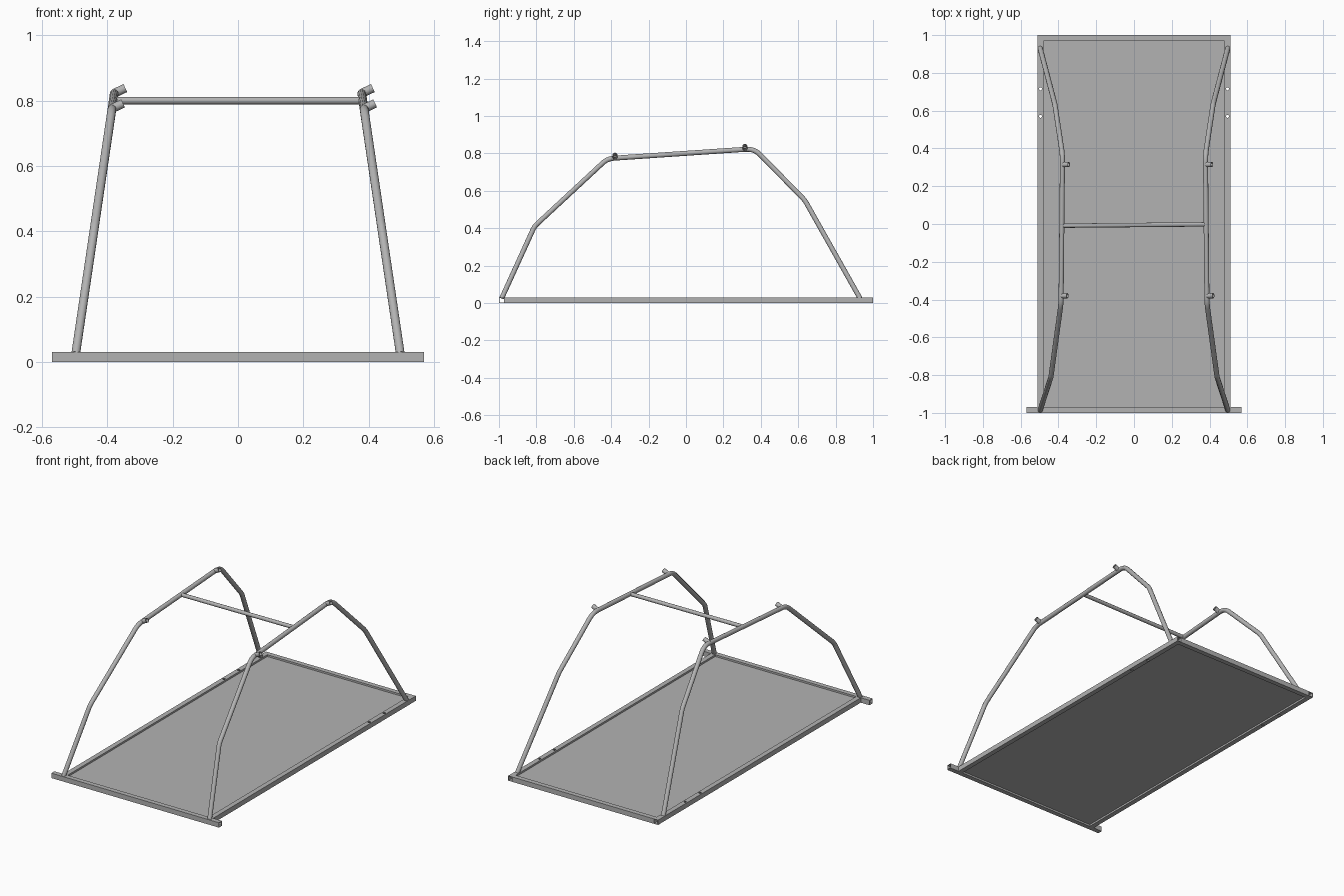
import bpy, bmesh, math
from mathutils import Vector

cube = bpy.data.objects.get("Cube")
if cube:
    bpy.data.objects.remove(cube, do_unlink=True)

steel = bpy.data.materials.new("grey_steel")
steel.use_nodes = True
GREY = (0.45, 0.45, 0.45, 1)
steel.diffuse_color = GREY
steel.node_tree.nodes["Principled BSDF"].inputs["Base Color"].default_value = GREY

BAR = 0.03       # square bar width
PIPE = 0.0135    # hoop pipe radius
HALF_W = 0.51    # half width of the base


def add_object(name, bm):
    mesh = bpy.data.meshes.new(name)
    bmesh.ops.recalc_face_normals(bm, faces=bm.faces)
    bm.to_mesh(mesh)
    bm.free()
    obj = bpy.data.objects.new(name, mesh)
    bpy.context.collection.objects.link(obj)
    mesh.materials.append(steel)
    return obj


def smooth(obj):
    bpy.ops.object.select_all(action='DESELECT')
    obj.select_set(True)
    bpy.context.view_layer.objects.active = obj
    bpy.ops.object.shade_smooth_by_angle(angle=math.radians(40))


def hollow_bar(name, start, end, radius, sides, wall, spin=0.0):
    """Open-ended tube with a regular polygon section."""
    start, end = Vector(start), Vector(end)
    turn = (end - start).to_track_quat('Z', 'Y')
    bm = bmesh.new()
    rings = []
    for base, r in ((start, radius), (end, radius), (end, radius - wall), (start, radius - wall)):
        ring = []
        for i in range(sides):
            a = math.tau * i / sides + spin
            ring.append(bm.verts.new(base + turn @ Vector((r * math.cos(a), r * math.sin(a), 0))))
        rings.append(ring)
    for k in range(4):
        a, b = rings[k], rings[(k + 1) % 4]
        for i in range(sides):
            j = (i + 1) % sides
            bm.faces.new((a[i], a[j], b[j], b[i]))
    return add_object(name, bm)


def square_bar(name, start, end):
    return hollow_bar(name, start, end, BAR / math.sqrt(2), 4, 0.004, math.pi / 4)


def rounded(points, fillets, steps=5):
    """Path with each inner corner replaced by a short curve."""
    path = [points[0]]
    for prev, p, nxt, f in zip(points, points[1:], points[2:], fillets):
        a = p + (prev - p).normalized() * f
        b = p + (nxt - p).normalized() * f
        for i in range(steps + 1):
            t = i / steps
            path.append(a * (1 - t) ** 2 + p * 2 * t * (1 - t) + b * t ** 2)
    return path + [points[-1]]


def pipe(name, path, radius):
    curve = bpy.data.curves.new(name, 'CURVE')
    curve.dimensions = '3D'
    curve.bevel_depth = radius
    curve.bevel_resolution = 4
    curve.use_fill_caps = True
    spline = curve.splines.new('POLY')
    spline.points.add(len(path) - 1)
    for sp, co in zip(spline.points, path):
        sp.co = (*co, 1)
    temp = bpy.data.objects.new(name + "_path", curve)
    bpy.context.collection.objects.link(temp)
    bpy.context.view_layer.update()
    bm = bmesh.new()
    bm.from_mesh(bpy.data.meshes.new_from_object(temp.evaluated_get(
        bpy.context.evaluated_depsgraph_get())))
    bpy.data.objects.remove(temp, do_unlink=True)
    obj = add_object(name, bm)
    smooth(obj)
    return obj


# Base frame
mid = BAR / 2
square_bar("front_rail", (-0.57, -1 + mid, mid), (0.57, -1 + mid, mid))
square_bar("rear_rail", (-HALF_W + BAR, 1 - mid, mid), (HALF_W - BAR, 1 - mid, mid))

# Floor panel, recessed between the rails
bm = bmesh.new()
bmesh.ops.create_cube(bm, size=1)
for v in bm.verts:
    v.co = (v.co.x * 2 * (HALF_W - BAR), v.co.y * 2 * (1 - BAR), mid + v.co.z * 0.008)
add_object("floor_panel", bm)

# Hoop outline in the y-z plane; it leans inward with height
OUTLINE = [(-0.985, 0.026), (-0.81, 0.41), (-0.42, 0.772),
           (0.365, 0.825), (0.635, 0.55), (0.93, 0.026)]
FILLETS = [0.02, 0.035, 0.045, 0.02]


def lean_x(z):
    return 0.496 - 0.148 * (z - 0.03)


def deck_z(y):
    return 0.772 + (y + 0.42) * 0.0675


for side, s in (("left", 1), ("right", -1)):
    x = s * (HALF_W - mid)
    rail = square_bar(side + "_rail", (x, -1 + BAR, mid), (x, 1, mid))

    # Bolt holes through the rail
    bm = bmesh.new()
    for y in (0.57, 0.715):
        made = bmesh.ops.create_cone(bm, cap_ends=True, segments=16, radius1=0.008,
                                     radius2=0.008, depth=0.2)
        bmesh.ops.translate(bm, verts=made["verts"], vec=(x, y, mid))
    cutter = add_object(side + "_hole_cutter", bm)
    cutter.hide_render = True
    mod = rail.modifiers.new("holes", 'BOOLEAN')
    mod.operation = 'DIFFERENCE'
    mod.solver = 'EXACT'
    mod.object = cutter
    bpy.context.view_layer.objects.active = rail
    bpy.ops.object.modifier_apply(modifier=mod.name)
    bpy.data.objects.remove(cutter, do_unlink=True)

    # Bent hoop
    corners = [Vector((s * lean_x(z), y, z)) for y, z in OUTLINE]
    pipe(side + "_hoop", rounded(corners, FILLETS), PIPE)

    # Short sockets, all tilted the same way
    for place, y in (("front", -0.38), ("rear", 0.315)):
        z = deck_z(y)
        foot = Vector((s * lean_x(z), y, z + 0.001))
        socket = hollow_bar(f"{side}_{place}_socket", foot, foot + Vector((0.034, 0, 0.016)),
                            0.0135, 16, 0.003)
        smooth(socket)

# Cross tube joining the hoops
z = deck_z(0)
pipe("cross_tube", [Vector((-lean_x(z), -0.009, z)), Vector((lean_x(z), -0.002, z))], 0.0115)
